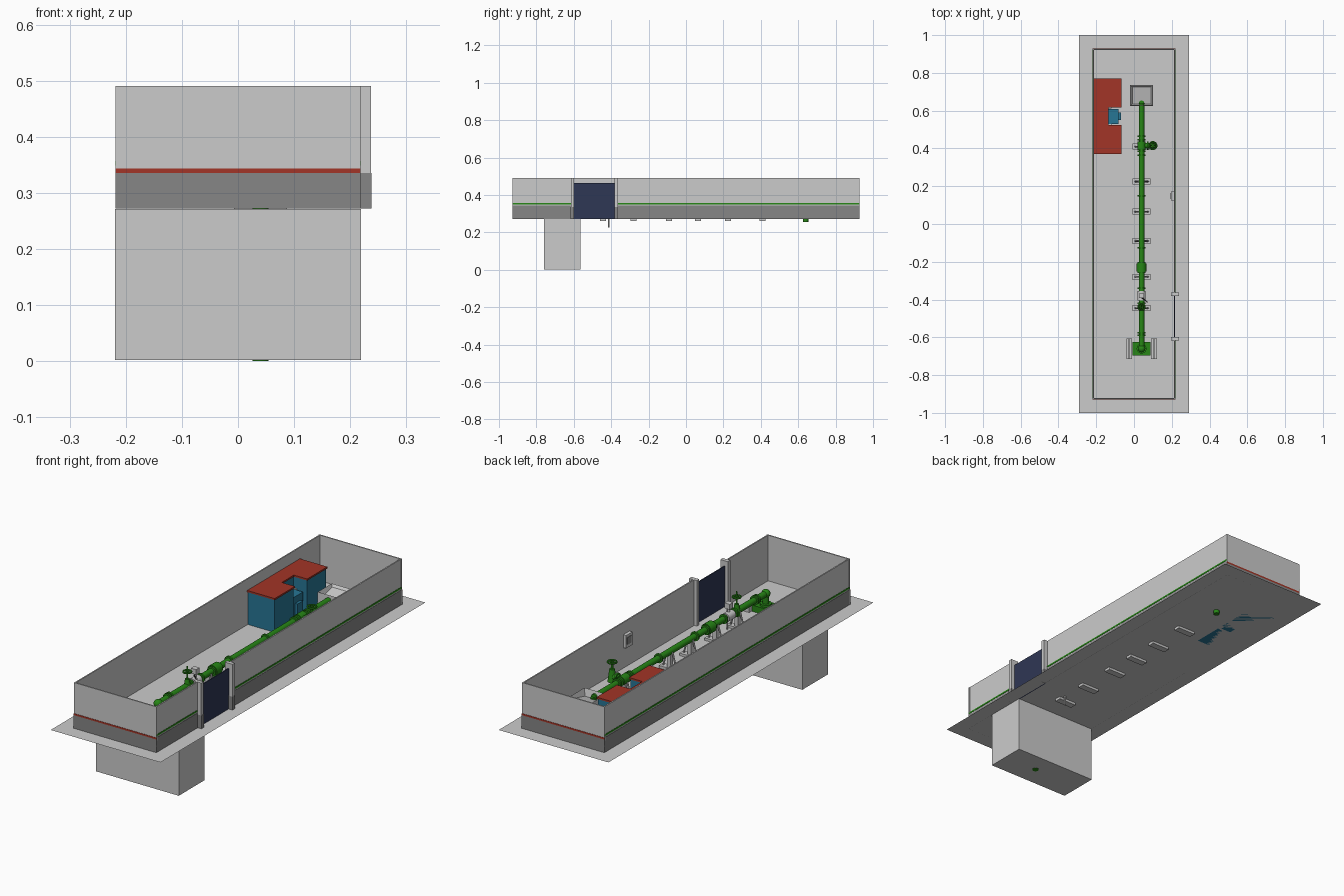
import bpy, bmesh, math
from mathutils import Vector

cube = bpy.data.objects.get("Cube")
if cube:
    bpy.data.objects.remove(cube, do_unlink=True)


def material(name, r, g, b):
    m = bpy.data.materials.new(name)
    m.use_nodes = True
    m.diffuse_color = (r, g, b, 1)
    m.node_tree.nodes["Principled BSDF"].inputs["Base Color"].default_value = (r, g, b, 1)
    return m


CONCRETE = material("light concrete", .6, .6, .6)
DARK = material("dark plinth grey", .24, .24, .24)
RED = material("roof red", .36, .035, .02)
BLUE = material("cabin blue", .02, .18, .30)
GREEN = material("pipe green", .02, .24, .008)
NAVY = material("gate navy", .028, .038, .09)
BLACK = material("frame black", .03, .03, .03)

G = .272      # ground level
TOP = .49     # wall top
PX = .04      # pipe line x
PZ = .357     # pipe line z


def finish(name, bm, mat, smooth=False):
    me = bpy.data.meshes.new(name)
    bmesh.ops.recalc_face_normals(bm, faces=bm.faces)
    bm.to_mesh(me)
    bm.free()
    me.materials.append(mat)
    ob = bpy.data.objects.new(name, me)
    bpy.context.collection.objects.link(ob)
    if smooth:
        bpy.ops.object.select_all(action='DESELECT')
        ob.select_set(True)
        bpy.context.view_layer.objects.active = ob
        bpy.ops.object.shade_smooth_by_angle(angle=math.radians(40))
    return ob


def box(name, mat, x, y, z):
    bm = bmesh.new()
    bmesh.ops.create_cube(bm, size=1)
    for v in bm.verts:
        v.co = [a + (b - a) * (c + .5) for (a, b), c in zip((x, y, z), v.co)]
    return finish(name, bm, mat)


def rod(name, mat, a, b, r, sides=20, r2=None):
    a, b = Vector(a), Vector(b)
    bm = bmesh.new()
    bmesh.ops.create_cone(bm, cap_ends=True, segments=sides, radius1=r,
                          radius2=r if r2 is None else r2, depth=(b - a).length)
    q = (b - a).to_track_quat('Z', 'Y')
    for v in bm.verts:
        v.co = q @ v.co + (a + b) / 2
    return finish(name, bm, mat, True)


def prism(name, mat, pts, z0, z1):
    bm = bmesh.new()
    f = bm.faces.new([bm.verts.new((x, y, z0)) for x, y in pts])
    top = bmesh.ops.extrude_face_region(bm, geom=[f])["geom"]
    bmesh.ops.translate(bm, vec=(0, 0, z1 - z0),
                        verts=[v for v in top if isinstance(v, bmesh.types.BMVert)])
    return finish(name, bm, mat)


def ring(name, mat, centre, radius, thick):
    bpy.ops.mesh.primitive_torus_add(location=centre, major_radius=radius, minor_radius=thick,
                                     major_segments=24, minor_segments=8)
    ob = bpy.context.object
    ob.name = name
    ob.data.materials.append(mat)
    bpy.ops.object.shade_smooth_by_angle()


# Ground sheet and pit beneath it
bm = bmesh.new()
bmesh.ops.create_grid(bm, x_segments=1, y_segments=1, size=1)
for v in bm.verts:
    v.co.x *= .29
    v.co.z = G
finish("ground", bm, CONCRETE)
box("pit", CONCRETE, (-.219, .219), (-.76, -.565), (.002, G - .001))

# Perimeter walls with a gap for the gate, dark plinth and painted lines outside
W, L, T, E = .217, .927, .006, .0015
runs = [(-1, -L, L), (1, -L, -.61), (1, -.37, L)]
for s, y0, y1 in runs:
    def strip(name, mat, inner, outer, z0, z1):
        box(name, mat, sorted((s * inner, s * outer)), (y0, y1), (z0, z1))
    strip("side_wall", CONCRETE, W - T, W, G, TOP)
    strip("side_plinth", DARK, W, W + E, G, .343)
    strip("side_line", GREEN, W, W + E, .349, .357)
for s in (-1, 1):
    def strip(name, mat, inner, outer, z0, z1):
        box(name, mat, (-W - E, W + E), sorted((s * inner, s * outer)), (z0, z1))
    strip("end_wall", CONCRETE, L - T, L, G, TOP)
    strip("end_plinth", DARK, L, L + E, G, .335)
    strip("end_line", RED, L, L + E, .335, .343)

# Gate with its two posts
box("gate_panel", NAVY, (.213, .218), (-.598, -.38), (G, .465))
for y in (-.607, -.372):
    box("gate_post", CONCRETE, (.197, .237), (y - .009, y + .009), (G, TOP))
    box("gate_post_plinth", DARK, (W, .238), (y - .0095, y + .0095), (G, .335))

# Notched cabin with a red roof
def notched(e):
    return [(-.21 - e, .375 - e), (-.07 + e, .375 - e), (-.07 + e, .52 + e), (-.14 + e, .52 + e),
            (-.14 + e, .62 - e), (-.07 + e, .62 - e), (-.07 + e, .765 + e), (-.21 - e, .765 + e)]

prism("cabin_walls", BLUE, notched(0), G, .428)
prism("cabin_roof", RED, notched(.004), .428, .436)
box("cabin_unit", BLUE, (-.135, -.083), (.53, .61), (G, .372))
box("cabin_unit_panel", BLUE, (-.083, -.07), (.55, .59), (G, .34))
for y in (.526, .614):
    box("cabin_unit_bracket", CONCRETE, (-.135, -.12), (y - .003, y + .003), (G, .375))

# Concrete chamber at the far end, open at the top
bm = bmesh.new()
bmesh.ops.create_cube(bm, size=1)
for v in bm.verts:
    up = v.co.z > 0
    k = .115 if up else .122
    v.co = (PX + v.co.x * k, .68 + v.co.y * k * .92, .383 if up else G)
bm.faces.ensure_lookup_table()
lid = max(bm.faces, key=lambda f: f.calc_center_median().z)
bmesh.ops.inset_region(bm, faces=[lid], thickness=.012)
for v in lid.verts:
    v.co.z -= .035 if v.co.y < .68 else .012
finish("chamber", bm, CONCRETE)

# Main pipe with flanges
rod("main_pipe", GREEN, (PX, -.66, PZ), (PX, .64, PZ), .0145)
rod("far_drop_pipe", GREEN, (PX, .64, PZ), (PX, .64, .255), .014)
for y in (.465, .445, .385, .365, .15, -.125, -.205, -.255, -.34, -.42, -.575, -.59):
    rod("flange", GREEN, (PX, y - .004, PZ), (PX, y + .004, PZ), .022)
for y, r in ((.415, .022), (-.23, .026)):
    rod("valve_body", GREEN, (PX, y - .022, PZ), (PX, y + .022, PZ), r)

# Branch valve with horizontal hand wheel
rod("branch_pipe", GREEN, (PX, .415, PZ), (.105, .415, PZ), .014)
rod("branch_flange", GREEN, (.068, .415, PZ), (.076, .415, PZ), .022)
rod("branch_valve", GREEN, (.1, .415, PZ - .025), (.1, .415, PZ + .035), .02, r2=.012)
rod("branch_stem", GREEN, (.1, .415, PZ), (.1, .415, .432), .005)


def hand_wheel(x, y, z, r):
    ring("hand_wheel", GREEN, (x, y, z), r, .004)
    rod("wheel_spoke", GREEN, (x - r, y, z), (x + r, y, z), .003, 8)
    rod("wheel_spoke", GREEN, (x, y - r, z), (x, y + r, z), .003, 8)


hand_wheel(.1, .415, .425, .02)

# Near stop valve with tall stem
rod("stop_valve", GREEN, (PX, -.44, PZ - .02), (PX, -.44, PZ + .035), .018, r2=.01)
rod("stop_stem", GREEN, (PX, -.44, PZ), (PX, -.44, .45), .004)
hand_wheel(PX, -.44, .425, .018)

# Grey meter with its post
rod("meter_body", CONCRETE, (PX, -.405, PZ), (PX, -.355, PZ), .021)
rod("meter_neck", CONCRETE, (PX, -.38, PZ), (PX, -.38, .40), .006)
box("meter_head", CONCRETE, (PX - .014, PX + .014), (-.393, -.367), (.395, .42))
rod("meter_arm", BLACK, (PX, -.39, .39), (.07, -.412, .385), .003, 8)
rod("meter_post", CONCRETE, (.07, -.412, .225), (.07, -.412, .39), .004, 10)

# Pipe supports with sunken feet
for y in (.41, .225, .065, -.09, -.28, -.445):
    box("support_foot", CONCRETE, (-.007, .087), (y - .016, y + .016), (.26, G + .012))
    box("support_post", CONCRETE, (PX - .01, PX + .01), (y - .008, y + .008), (G, PZ - .012))
    for s in (-1, 1):
        rod("support_brace", CONCRETE, (PX + s * .038, y, G), (PX + s * .014, y, PZ), .004, 8)

# Pump base, elbow and riser through the pit
box("pump_base", GREEN, (-.008, .088), (-.697, -.625), (G, G + .03))
rod("riser", GREEN, (PX, -.66, 0), (PX, -.66, PZ), .0145)
rod("riser_flange", GREEN, (PX, -.66, G + .03), (PX, -.66, G + .04), .026)
bm = bmesh.new()
bmesh.ops.create_uvsphere(bm, u_segments=20, v_segments=12, radius=.02)
bmesh.ops.translate(bm, verts=bm.verts, vec=(PX, -.66, PZ))
finish("elbow", bm, GREEN, True)
for s in (-1, 1):
    x = PX + s * .066
    box("pump_curb", CONCRETE, (x - .015, x + .015), (-.715, -.607), (G, G + .025))
    box("pump_rail", CONCRETE, (x - .006, x + .006), (-.715, -.607), (G, G + .038))

# Electric box on the inner wall
box("electric_box", CONCRETE, (.196, .212), (.125, .172), (.37, .432))
box("electric_box_door", DARK, (.194, .196), (.133, .164), (.385, .42))
